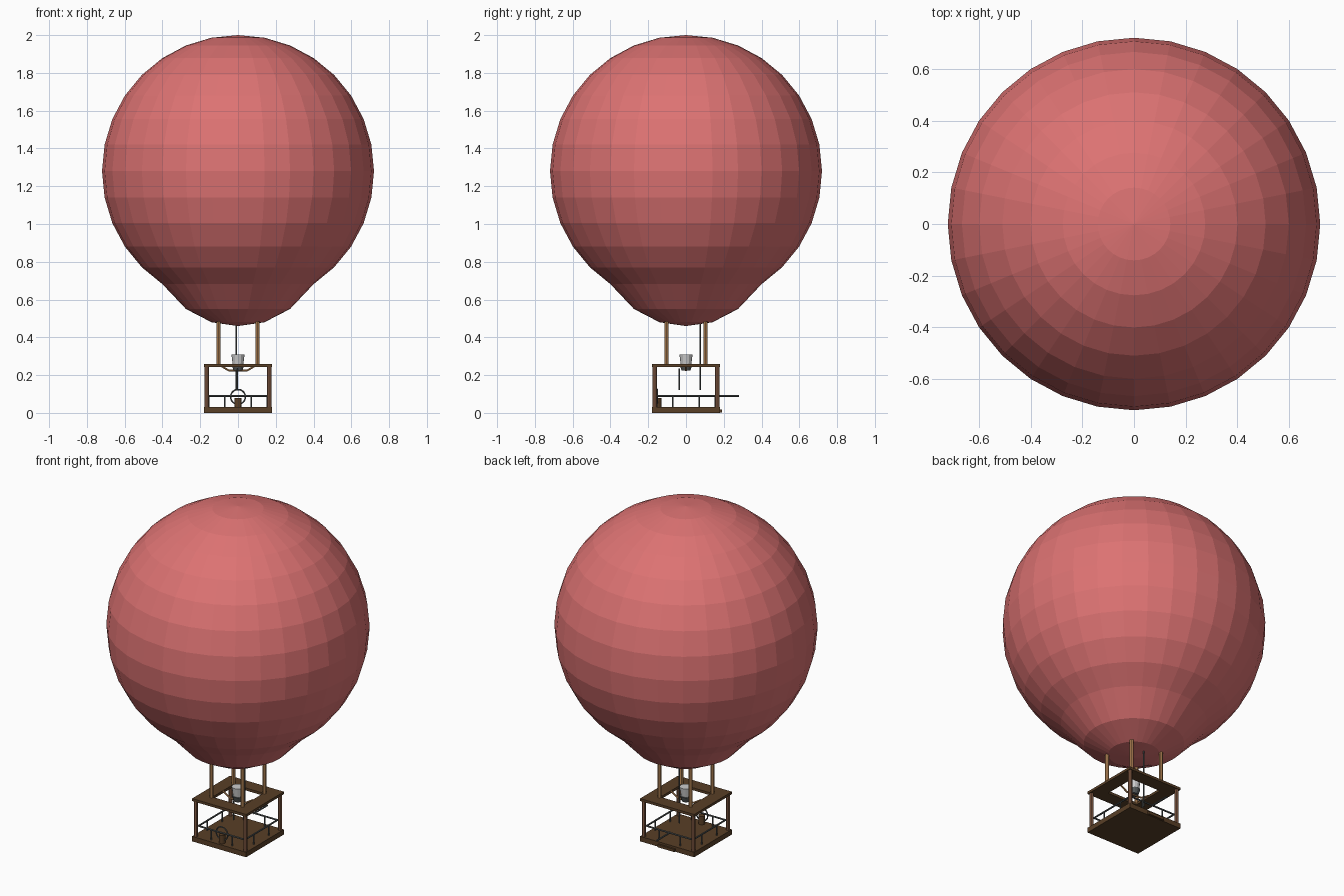
import bpy, bmesh, math
from mathutils import Vector

if "Cube" in bpy.data.objects:
    bpy.data.objects.remove(bpy.data.objects["Cube"])


def material(name, rgb):
    m = bpy.data.materials.new(name)
    m.diffuse_color = (*rgb, 1)
    m.use_nodes = True
    m.node_tree.nodes["Principled BSDF"].inputs["Base Color"].default_value = m.diffuse_color
    return m


RED = material("red_cloth", (0.72, 0.17, 0.17))
BROWN = material("dark_wood", (0.10, 0.05, 0.02))
POST = material("post_wood", (0.24, 0.11, 0.06))
LIGHT = material("light_wood", (0.55, 0.28, 0.11))
STEEL = material("dark_steel", (0.09, 0.10, 0.10))


def finish(ob, name, mat=None):
    ob.name = name
    if mat:
        ob.data.materials.append(mat)
    return ob


def box(name, center, size, mat):
    bpy.ops.mesh.primitive_cube_add(size=1, location=center)
    ob = bpy.context.object
    ob.scale = size
    return finish(ob, name, mat)


def rod(name, a, b, r, mat=None, sides=8):
    a, b = Vector(a), Vector(b)
    bpy.ops.mesh.primitive_cylinder_add(vertices=sides, radius=r, depth=(b - a).length,
                                        location=(a + b) / 2)
    ob = bpy.context.object
    ob.rotation_euler = (b - a).to_track_quat('Z', 'Y').to_euler()
    return finish(ob, name, mat)


def cone(name, z0, z1, r0, r1, loc=(0, 0), mat=None, sides=12):
    bpy.ops.mesh.primitive_cone_add(vertices=sides, radius1=r0, radius2=r1, depth=z1 - z0,
                                    location=(*loc, (z0 + z1) / 2))
    return finish(bpy.context.object, name, mat)


# Envelope: faceted sphere with its lowest rings pulled down into a mouth
bpy.ops.mesh.primitive_uv_sphere_add(segments=32, ring_count=16, radius=0.72, location=(0, 0, 1.28))
envelope = finish(bpy.context.object, "envelope", RED)
for v in envelope.data.vertices:
    if v.co.z < -0.719:
        v.co.z = -0.82
    elif v.co.z < -0.70:
        v.co.z = -0.80
    elif v.co.z < -0.65:
        v.co.z = -0.73

# Basket floor and step at the back
box("basket_floor", (0, 0, 0.015), (0.36, 0.36, 0.03), BROWN)
box("back_step", (0, 0.185, 0.01), (0.11, 0.012, 0.016), BROWN)

# Upper frame: square ring
bm = bmesh.new()
rings = []
for half, z in ((0.18, 0.243), (0.18, 0.258), (0.10, 0.258), (0.10, 0.243)):
    rings.append([bm.verts.new((sx * half, sy * half, z))
                  for sx, sy in ((-1, -1), (1, -1), (1, 1), (-1, 1))])
for k in range(4):
    p, q = rings[k], rings[(k + 1) % 4]
    for i in range(4):
        j = (i + 1) % 4
        bm.faces.new((p[i], p[j], q[j], q[i]))
bmesh.ops.recalc_face_normals(bm, faces=bm.faces)
mesh = bpy.data.meshes.new("upper_frame")
bm.to_mesh(mesh)
bm.free()
frame = bpy.data.objects.new("upper_frame", mesh)
bpy.context.collection.objects.link(frame)
finish(frame, "upper_frame", BROWN)

# Corner posts and envelope poles
for sx in (-1, 1):
    for sy in (-1, 1):
        rod("corner_post", (sx * 0.165, sy * 0.165, 0.025), (sx * 0.165, sy * 0.165, 0.248), 0.012, POST)
        rod("envelope_pole", (sx * 0.104, sy * 0.104, 0.25), (sx * 0.104, sy * 0.104, 0.485), 0.011, LIGHT)

# Low rails with small uprights on all four sides
for k in range(4):
    c, s = round(math.cos(k * math.pi / 2)), round(math.sin(k * math.pi / 2))

    def turn(x, y, z):
        return (c * x - s * y, s * x + c * y, z)
    rod("rail", turn(-0.155, -0.155, 0.09), turn(0.155, -0.155, 0.09), 0.005, STEEL)
    for x in (-0.07, 0.07):
        rod("rail_upright", turn(x, -0.155, 0.028), turn(x, -0.155, 0.09), 0.004, STEEL)

# Burner with bent support arms
cone("burner_can", 0.255, 0.31, 0.028, 0.035)
cone("burner_base", 0.225, 0.257, 0.024, 0.034, mat=STEEL)
for sx in (-1, 1):
    rod("burner_arm", (sx * 0.10, 0, 0.255), (sx * 0.05, 0, 0.225), 0.005, LIGHT)
    rod("burner_arm_inner", (sx * 0.05, 0, 0.225), (0, 0, 0.225), 0.005, LIGHT)

# Pull cord, burner pipe and rear boom
rod("pull_cord", (-0.008, 0.075, 0.12), (-0.008, 0.075, 0.47), 0.004, STEEL)
rod("burner_pipe", (-0.005, -0.035, 0.12), (-0.005, -0.035, 0.235), 0.004, STEEL)
rod("rear_boom", (0, 0.15, 0.09), (0, 0.28, 0.09), 0.005, STEEL)

# Front hand wheel and small keg
bpy.ops.mesh.primitive_torus_add(major_segments=20, minor_segments=6, major_radius=0.039, minor_radius=0.004,
                                 location=(0, -0.152, 0.085), rotation=(math.pi / 2, 0, 0))
finish(bpy.context.object, "hand_wheel", STEEL)
cone("keg", 0.028, 0.08, 0.019, 0.019, (0, -0.15), BROWN)
